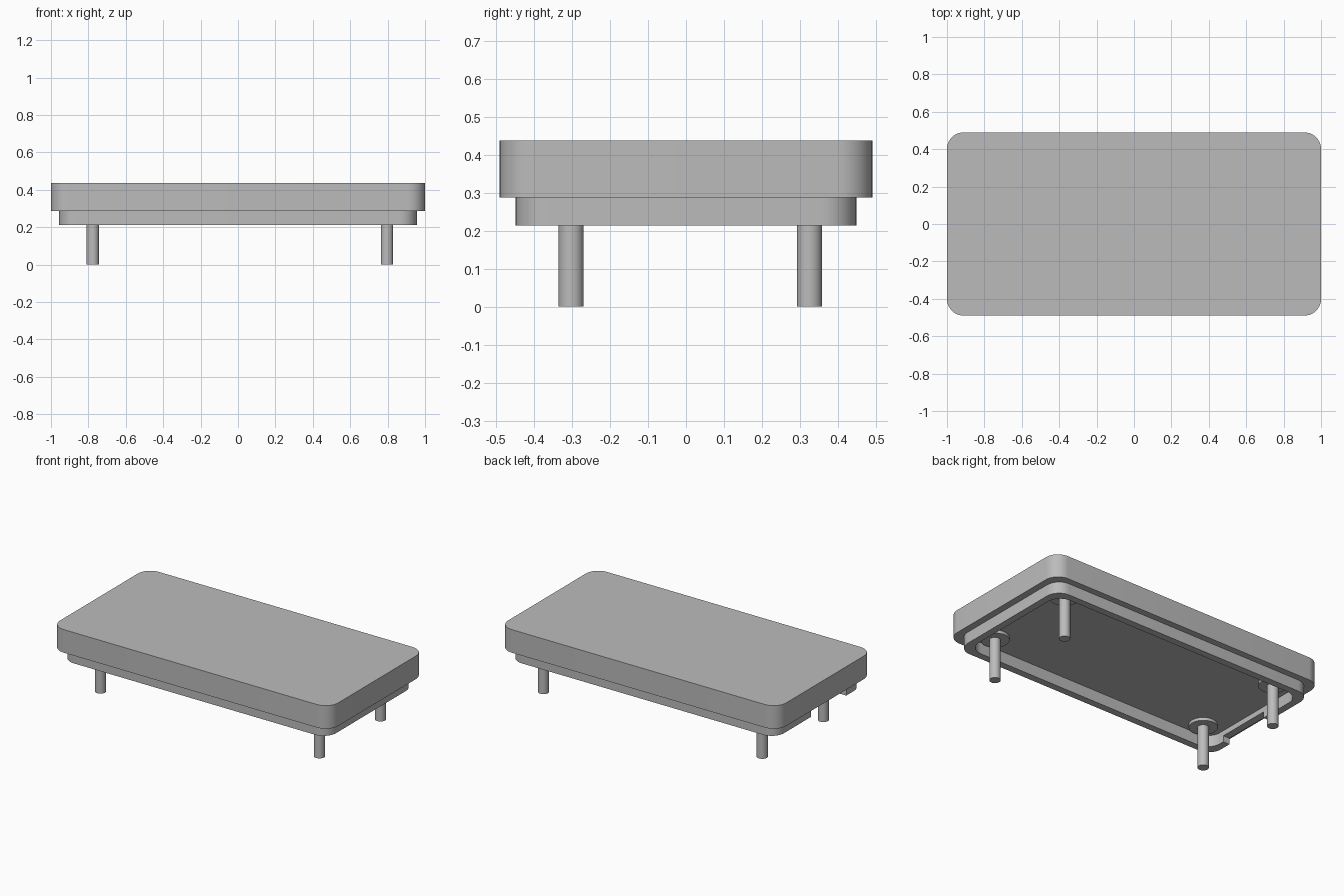
import bpy
import bmesh
from math import cos, sin, pi, radians

if "Cube" in bpy.data.objects:
    bpy.data.objects.remove(bpy.data.objects["Cube"])

GREY = (0.5, 0.5, 0.5, 1)
grey = bpy.data.materials.new("plain grey")
grey.diffuse_color = GREY
grey.use_nodes = True
grey.node_tree.nodes["Principled BSDF"].inputs["Base Color"].default_value = GREY


def rounded_outline(half_x, half_y, radius=0.09, steps=10):
    """Counter-clockwise outline of a rectangle with round corners."""
    points = []
    for quarter, (sx, sy) in enumerate([(1, 1), (-1, 1), (-1, -1), (1, -1)]):
        for i in range(steps + 1):
            angle = (quarter + i / steps) * pi / 2
            points.append((sx * (half_x - radius) + radius * cos(angle),
                           sy * (half_y - radius) + radius * sin(angle)))
    return points


def finish(obj):
    bpy.ops.object.select_all(action="DESELECT")
    obj.select_set(True)
    bpy.context.view_layer.objects.active = obj
    bpy.ops.object.shade_smooth_by_angle(angle=radians(30))


def slab(name, outer, bottom, top, inner=None):
    """Upright prism from an outline, or a hollow frame if inner is given."""
    bm = bmesh.new()

    def ring(points, z):
        return [bm.verts.new((x, y, z)) for x, y in points]

    def bridge(a, b):
        for i in range(len(a)):
            j = (i + 1) % len(a)
            bm.faces.new((a[i], a[j], b[j], b[i]))

    low, high = ring(outer, bottom), ring(outer, top)
    bridge(low, high)
    if inner:
        in_low, in_high = ring(inner, bottom), ring(inner, top)
        bridge(in_high, in_low)
        bridge(in_low, low)
        bridge(high, in_high)
    else:
        bm.faces.new(low[::-1])
        bm.faces.new(high)
    bmesh.ops.recalc_face_normals(bm, faces=bm.faces)
    mesh = bpy.data.meshes.new(name)
    bm.to_mesh(mesh)
    bm.free()
    obj = bpy.data.objects.new(name, mesh)
    bpy.context.collection.objects.link(obj)
    mesh.materials.append(grey)
    finish(obj)
    return obj


def cylinder(name, x, y, radius, bottom, top):
    bpy.ops.mesh.primitive_cylinder_add(
        vertices=40, radius=radius, depth=top - bottom,
        location=(x, y, (bottom + top) / 2))
    obj = bpy.context.object
    obj.name = name
    obj.data.materials.append(grey)
    finish(obj)


# Heights of the main levels
SKIRT_BOTTOM, LID_BOTTOM, LID_TOP = 0.213, 0.287, 0.437

# Solid top plate
slab("top_plate", rounded_outline(1.0, 0.49), LID_BOTTOM, LID_TOP)

# Hollow frame under the plate
skirt = slab("skirt_frame", rounded_outline(0.956, 0.448), SKIRT_BOTTOM,
             LID_BOTTOM, rounded_outline(0.91, 0.402))

# Shallow opening in one end of the frame
bpy.ops.mesh.primitive_cube_add(size=1, location=(-0.93, -0.1, SKIRT_BOTTOM))
cutter = bpy.context.object
cutter.name = "notch_cutter"
cutter.scale = (0.1, 0.36, 0.08)
cutter.hide_render = True
cut = skirt.modifiers.new("notch", "BOOLEAN")
cut.operation = "DIFFERENCE"
cut.object = cutter
bpy.context.view_layer.objects.active = skirt
bpy.ops.object.modifier_apply(modifier=cut.name)
bpy.data.objects.remove(cutter)

# Four pins, each on a thin round boss
for side, x in (("right", -0.776), ("left", 0.797)):
    for end, y in (("front", -0.302), ("back", 0.325)):
        cylinder(f"{end}_{side}_boss", x, y, 0.084, 0.268, LID_BOTTOM)
        cylinder(f"{end}_{side}_pin", x, y, 0.033, 0, 0.268)
